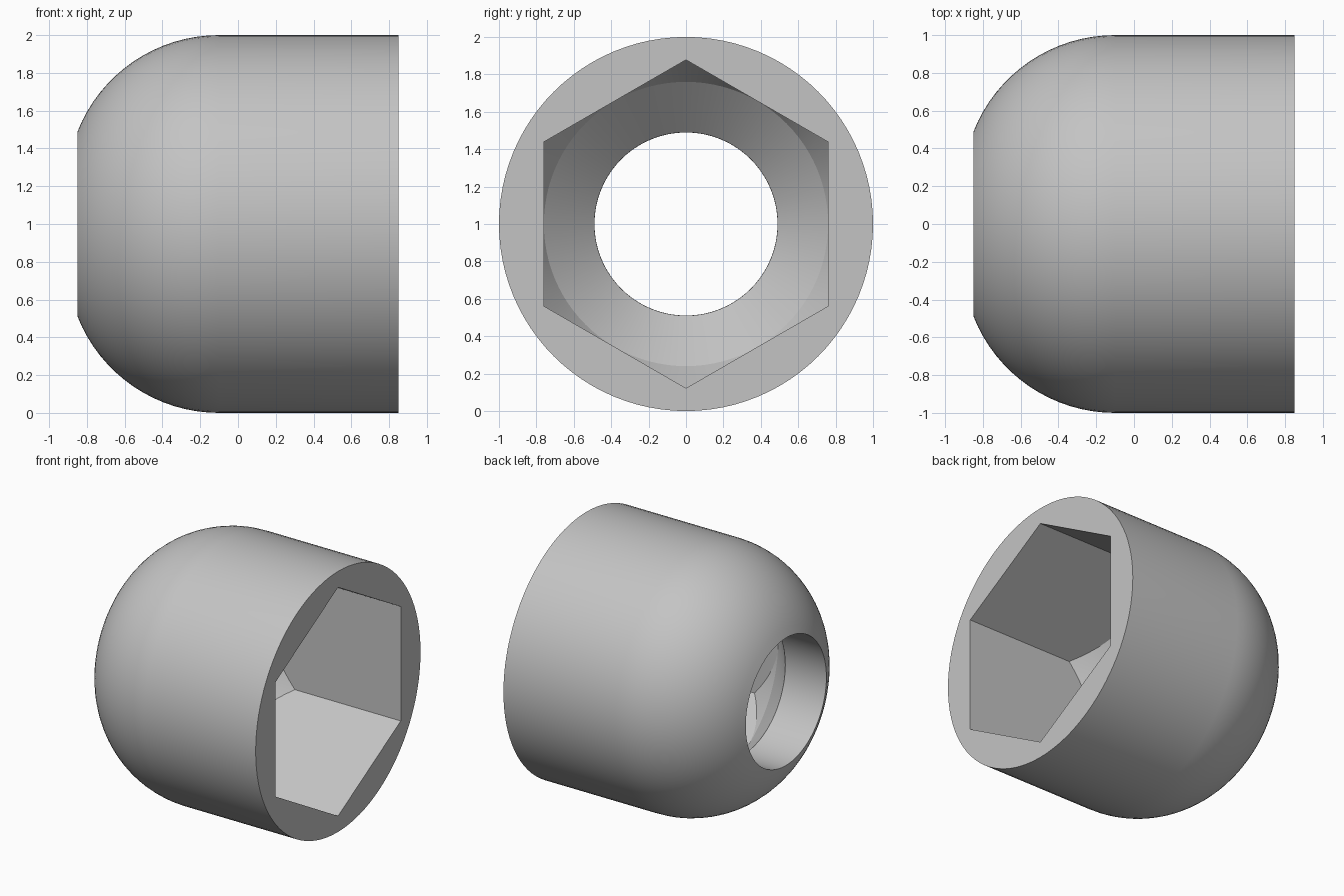
import bpy, bmesh, math

cube = bpy.data.objects.get("Cube")
if cube:
    bpy.data.objects.remove(cube, do_unlink=True)

SIDES = 96              # multiple of 12, so hex corners and flats fall on vertices
HALF = 0.85             # half length along x
FLAT = 0.76             # hex socket: centre to flat
CORNER = FLAT / math.cos(math.pi / 6)
HOLE = 0.49
DOME_START, DOME_R = -0.1, 0.806
SEAT_TOP, SEAT_MID, SEAT_END = -0.05, -0.25, -0.5


def hex_radius(a):
    return FLAT / math.cos(a % (math.pi / 3) - math.pi / 6)


def circle(x, r):
    return lambda a: (x, r)


def hex_mouth(a):
    return HALF, hex_radius(a)


def hex_floor(a):
    # conical chamfer cutting off the socket corners
    r = hex_radius(a)
    return SEAT_MID + (SEAT_TOP - SEAT_MID) * (r - FLAT) / (CORNER - FLAT), r


# Outer dome and wall, hex socket, conical seat, round hole
sweep = math.asin((HALF + DOME_START) / DOME_R)
rings = []
for i in range(17):
    t = sweep * (1 - i / 16)
    rings.append(circle(DOME_START - DOME_R * math.sin(t),
                        1 - DOME_R + DOME_R * math.cos(t)))
rings += [circle(HALF, 1), hex_mouth, hex_floor, circle(SEAT_MID, FLAT),
          circle(SEAT_END, HOLE), circle(-HALF, rings[0](0)[1])]

bm = bmesh.new()
grid = []
for ring in rings:
    row = []
    for k in range(SIDES):
        a = 2 * math.pi * k / SIDES
        x, r = ring(a)
        row.append(bm.verts.new((x, r * math.sin(a), 1 + r * math.cos(a))))
    grid.append(row)
for row, nxt in zip(grid, grid[1:]):
    for k in range(SIDES):
        j = (k + 1) % SIDES
        bm.faces.new((row[k], row[j], nxt[j], nxt[k]))
bmesh.ops.remove_doubles(bm, verts=bm.verts, dist=0.0001)
bmesh.ops.recalc_face_normals(bm, faces=bm.faces)

mesh = bpy.data.meshes.new("domed_nut_cap")
bm.to_mesh(mesh)
bm.free()
cap = bpy.data.objects.new("domed_nut_cap", mesh)
bpy.context.collection.objects.link(cap)

# Plain grey
grey = bpy.data.materials.new("grey")
grey.use_nodes = True
colour = (0.55, 0.55, 0.55, 1)
grey.diffuse_color = colour
grey.node_tree.nodes["Principled BSDF"].inputs["Base Color"].default_value = colour
mesh.materials.append(grey)

bpy.ops.object.select_all(action='DESELECT')
cap.select_set(True)
bpy.context.view_layer.objects.active = cap
bpy.ops.object.shade_smooth_by_angle(angle=math.radians(12))
